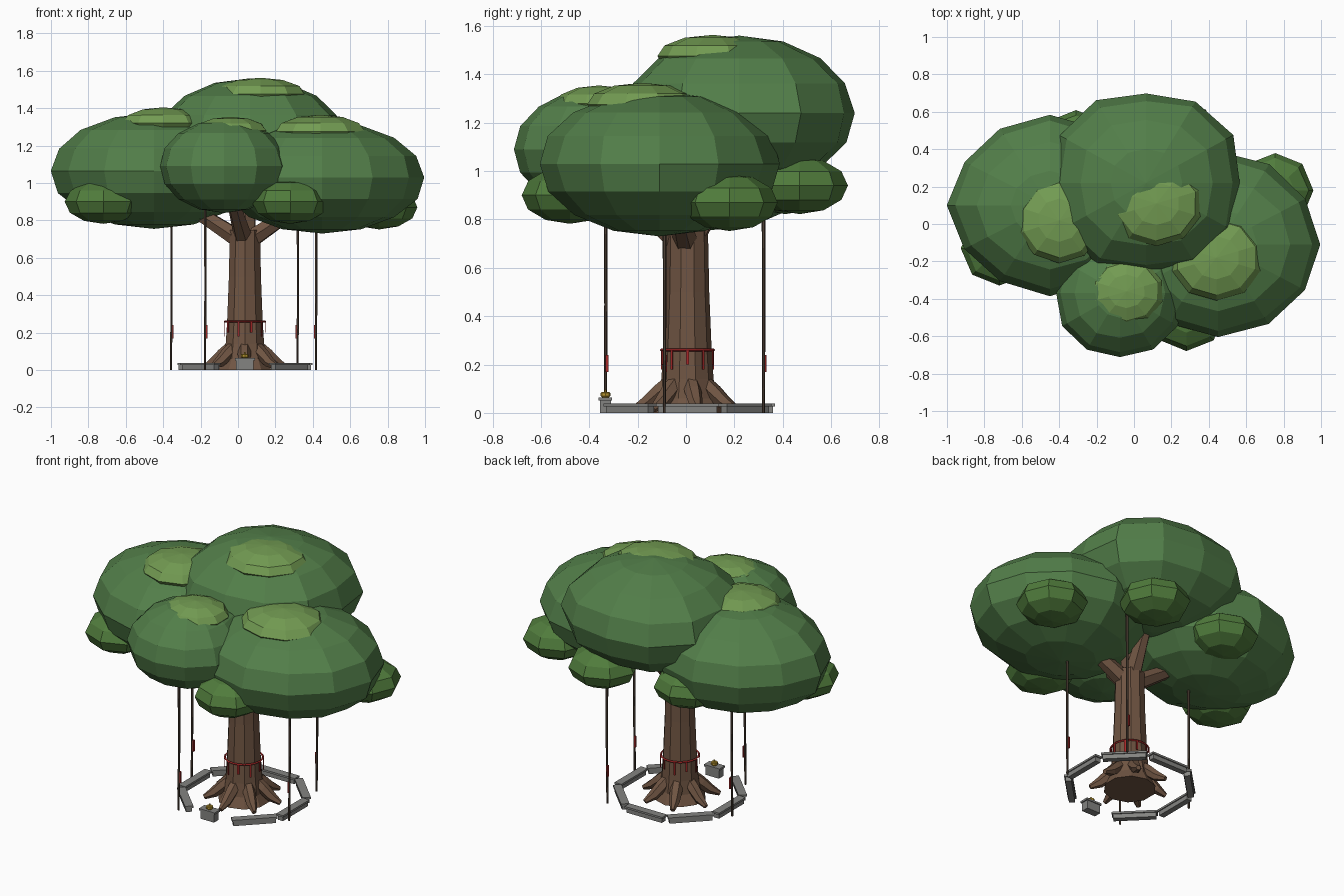
import bpy, bmesh, math, random
from mathutils import Vector, Matrix

if "Cube" in bpy.data.objects:
    bpy.data.objects.remove(bpy.data.objects["Cube"])

random.seed(4)
OX, OY = 0.037, 0.006  # axis of the trunk


def material(name, rgb):
    m = bpy.data.materials.new(name)
    m.diffuse_color = (*rgb, 1)
    m.use_nodes = True
    m.node_tree.nodes["Principled BSDF"].inputs["Base Color"].default_value = m.diffuse_color
    return m


LEAF = material("leaf", (0.085, 0.21, 0.067))
LIGHT = material("light_leaf", (0.17, 0.33, 0.085))
MID = material("low_leaf", (0.08, 0.2, 0.045))
BARK = material("bark", (0.16, 0.09, 0.055))
VINE = material("vine", (0.075, 0.05, 0.035))
STONE = material("stone", (0.23, 0.23, 0.22))
RED = material("ribbon_red", (0.38, 0.02, 0.02))
GOLD = material("gold", (0.5, 0.32, 0.03))


def finish(name, bm, mat):
    bmesh.ops.recalc_face_normals(bm, faces=bm.faces)
    me = bpy.data.meshes.new(name)
    bm.to_mesh(me)
    bm.free()
    ob = bpy.data.objects.new(name, me)
    ob.data.materials.append(mat)
    bpy.context.collection.objects.link(ob)
    return ob


def blob(name, c, r, mat, segs=12, rings=8, boxy=0.0):
    """Low-poly ellipsoid; boxy > 0 pushes out the diagonals in plan, < 0 pulls them in."""
    bm = bmesh.new()
    bmesh.ops.create_uvsphere(bm, u_segments=segs, v_segments=rings, radius=1)
    for v in bm.verts:
        a = math.atan2(v.co.y, v.co.x)
        k = 1 + boxy * (1 - math.cos(4 * a)) * math.hypot(v.co.x, v.co.y)
        k += random.uniform(-0.012, 0.012)
        v.co = Vector(c) + Vector((v.co.x * r[0] * k, v.co.y * r[1] * k, v.co.z * r[2]))
    return finish(name, bm, mat)


def tube(name, pts, radii, mat, sides=8):
    """Polygonal tube swept along pts, one radius per point, capped."""
    pts = [Vector(p) for p in pts]
    bm = bmesh.new()
    loops = []
    for i, p in enumerate(pts):
        d = pts[min(i + 1, len(pts) - 1)] - pts[max(i - 1, 0)]
        d.normalize()
        ref = Vector((0, 0, 1)) if abs(d.z) < 0.9 else Vector((1, 0, 0))
        u = d.cross(ref).normalized()
        w = d.cross(u)
        loops.append([bm.verts.new(p + (u * math.cos(t) + w * math.sin(t)) * radii[i])
                      for t in (2 * math.pi * k / sides for k in range(sides))])
    for a, b in zip(loops, loops[1:]):
        for k in range(sides):
            n = (k + 1) % sides
            bm.faces.new((a[k], a[n], b[n], b[k]))
    bm.faces.new(loops[0])
    bm.faces.new(loops[-1])
    return finish(name, bm, mat)


def box(name, c, size, mat, angle=0.0):
    bm = bmesh.new()
    bmesh.ops.create_cube(bm, size=1)
    m = Matrix.Translation(c) @ Matrix.Rotation(angle, 4, 'Z') @ Matrix.Diagonal((*size, 1))
    bmesh.ops.transform(bm, matrix=m, verts=bm.verts)
    return finish(name, bm, mat)


def polar(r, a, z):
    return (OX + r * math.cos(a), OY + r * math.sin(a), z)


# Main canopy masses
blob("canopy_left", (-0.45, 0.1, 1.065), (0.55, 0.485, 0.31), LEAF, boxy=-0.025)
blob("canopy_right", (0.45, -0.11, 1.03), (0.55, 0.5, 0.3), LEAF, boxy=-0.012)
blob("canopy_back", (0.065, 0.22, 1.24), (0.5, 0.475, 0.32), LEAF, boxy=0.045)
blob("canopy_front", (-0.075, -0.37, 1.09), (0.345, 0.34, 0.25), LEAF, boxy=0.015)

# Sunlit caps
blob("cap_left", (-0.4, 0.02, 1.32), (0.23, 0.23, 0.085), LIGHT, 10, 6)
blob("cap_right", (0.44, -0.18, 1.275), (0.25, 0.23, 0.09), LIGHT, 10, 6)
blob("cap_back", (0.12, 0.11, 1.475), (0.25, 0.23, 0.088), LIGHT, 10, 6)
blob("cap_front", (-0.04, -0.36, 1.28), (0.2, 0.18, 0.074), LIGHT, 10, 6)

# Low hanging foliage tufts
for i, c in enumerate([(-0.72, -0.13, 0.9), (0.28, -0.48, 0.9), (0.755, 0.18, 0.87),
                       (0.24, 0.47, 0.94), (-0.31, 0.41, 0.94)]):
    blob(f"tuft_{i + 1}", c, (0.205, 0.2, 0.118), MID, 8, 6)

# Trunk and branches
tube("trunk", [(OX, OY, z) for z in (0, 0.06, 0.14, 0.26, 0.5, 0.75)],
     [0.15, 0.12, 0.108, 0.1, 0.09, 0.085], BARK, 10)
for n, e in {"left": (-0.38, 0.08, 0.95), "right": (0.43, -0.06, 0.94),
             "back": (0.07, 0.24, 1.1), "front": (-0.04, -0.3, 0.95)}.items():
    s = Vector((OX, OY, 0.68))
    tube(f"branch_{n}", [s, s.lerp(Vector(e), 0.5), e], [0.055, 0.042, 0.032], BARK, 6)
tube("branch_top", [(OX, OY, 0.7), (0.05, 0.05, 1.1)], [0.06, 0.04], BARK, 6)

# Buttress roots
for i in range(7):
    a = 2 * math.pi * i / 7 + 0.2
    tube(f"root_{i + 1}", [polar(0.08, a, 0.12), polar(0.12, a, 0.085),
                           polar(0.17, a, 0.042), polar(0.225, a, 0.014)],
         [0.034, 0.036, 0.03, 0.014], BARK, 6)

# Red cord with hanging ribbons
bm = bmesh.new()
N = 20
rings = [[bm.verts.new(polar(0.108 + 0.006 * math.cos(t), 2 * math.pi * i / N,
                             0.26 + 0.006 * math.sin(t)))
          for t in (math.pi / 2 * k for k in range(4))] for i in range(N)]
for i in range(N):
    for k in range(4):
        a, b = rings[i], rings[(i + 1) % N]
        bm.faces.new((a[k], b[k], b[(k + 1) % 4], a[(k + 1) % 4]))
finish("trunk_cord", bm, RED)
for i in range(10):
    a = 2 * math.pi * i / 10
    h = 0.06 + 0.02 * (i % 2)
    box(f"trunk_ribbon_{i + 1}", polar(0.111, a, 0.26 - h / 2), (0.004, 0.011, h), RED, a)

# Aerial roots with a ribbon each
for i, (x, y) in enumerate([(-0.358, 0.055), (-0.177, -0.333), (0.318, 0.32), (0.416, -0.09)]):
    tube(f"aerial_root_{i + 1}", [(x, y, 0), (x + 0.003, y + 0.002, 0.45), (x + 0.002, y, 0.95)],
         [0.006, 0.007, 0.008], VINE, 6)
    side = 0.009 if x < 0 else -0.006
    box(f"root_ribbon_{i + 1}", (x + side, y + 0.006, 0.205), (0.009, 0.012, 0.07), RED)

# Stone kerb, open at the front
for i in range(8):
    if i == 6:
        continue
    a = math.pi / 4 * i
    box(f"kerb_{i + 1}", polar(0.337, a, 0.014), (0.035, 0.245, 0.028), STONE, a)
    box(f"kerb_cap_{i + 1}", polar(0.337, a, 0.033), (0.048, 0.26, 0.012), STONE, a)

# Small altar and bowl in the gap
AX, AY = 0.037, -0.333
box("altar", (AX, AY, 0.026), (0.094, 0.046, 0.052), STONE)
box("altar_top", (AX, AY, 0.058), (0.108, 0.056, 0.012), STONE)
tube("bowl", [(AX, AY, z) for z in (0.064, 0.07, 0.082, 0.086)],
     [0.014, 0.02, 0.02, 0.016], GOLD, 8)
tube("incense", [(AX, AY, 0.08), (AX, AY, 0.097)], [0.006, 0.004], GOLD, 6)
